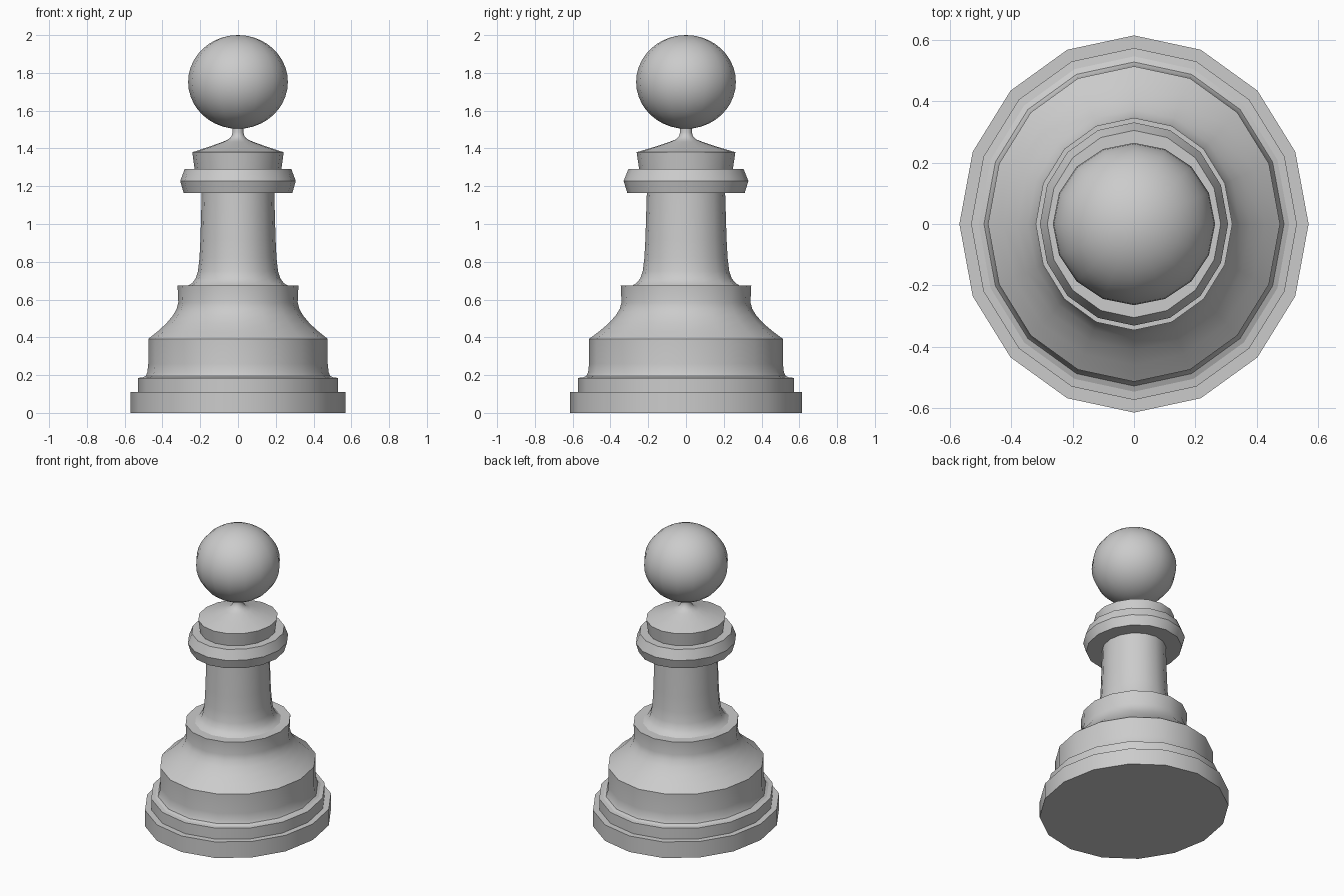
import bpy, bmesh, math

if "Cube" in bpy.data.objects:
    bpy.data.objects.remove(bpy.data.objects["Cube"])

SIDES = 16
STRETCH = 1.08      # the turned body is slightly oval, deeper in y


def lathe(name, profile, stretch=STRETCH):
    """Revolve (radius, z) points; a zero radius closes the shell to a pole."""
    bm = bmesh.new()
    rings = []
    for r, z in profile:
        if r == 0:
            rings.append([bm.verts.new((0, 0, z))] * SIDES)
        else:
            rings.append([bm.verts.new((r * math.cos(2 * math.pi * i / SIDES),
                                        r * stretch * math.sin(2 * math.pi * i / SIDES), z))
                          for i in range(SIDES)])
    for low, high in zip(rings, rings[1:]):
        for i in range(SIDES):
            j = (i + 1) % SIDES
            corners = [low[i], low[j], high[j], high[i]]
            bm.faces.new(list(dict.fromkeys(corners)))
    mesh = bpy.data.meshes.new(name)
    bm.to_mesh(mesh)
    bm.free()
    obj = bpy.data.objects.new(name, mesh)
    bpy.context.collection.objects.link(obj)
    bpy.ops.object.select_all(action='DESELECT')
    obj.select_set(True)
    bpy.context.view_layer.objects.active = obj
    bpy.ops.object.shade_smooth_by_angle(angle=math.radians(32))
    return obj


# Stepped foot; neighbouring parts share their end rings
lathe("foot", [(0, 0), (0.568, 0), (0.568, 0.11), (0.53, 0.11),
               (0.53, 0.185), (0.505, 0.188)])

# Drum with a flared shoulder and upper ledge
lathe("pedestal", [(0.505, 0.188), (0.488, 0.196), (0.48, 0.215), (0.475, 0.26),
                   (0.475, 0.392), (0.425, 0.432), (0.38, 0.473), (0.345, 0.515),
                   (0.325, 0.55), (0.316, 0.585), (0.32, 0.675), (0.262, 0.675)])

# Slim stem
lathe("stem", [(0.262, 0.675), (0.243, 0.687), (0.224, 0.712), (0.212, 0.75),
               (0.204, 0.82), (0.199, 0.92), (0.192, 1.165)])

# Bevelled collar
lathe("collar", [(0.192, 1.165), (0.288, 1.165), (0.306, 1.228),
                 (0.282, 1.292), (0.23, 1.292)])

# Cap tapering into the thin neck
lathe("cap", [(0.23, 1.292), (0.242, 1.38), (0.15, 1.41), (0.08, 1.435),
              (0.05, 1.448), (0.034, 1.466), (0.029, 1.485), (0.03, 1.512)])

# Round head, a touch wider than tall
STEPS = 20
head = [(0.264 * math.sin(math.pi * k / STEPS), 1.752 - 0.248 * math.cos(math.pi * k / STEPS))
        for k in range(1, STEPS)]
lathe("head", [(0, 1.504)] + head + [(0, 2.0)], stretch=1.0)
